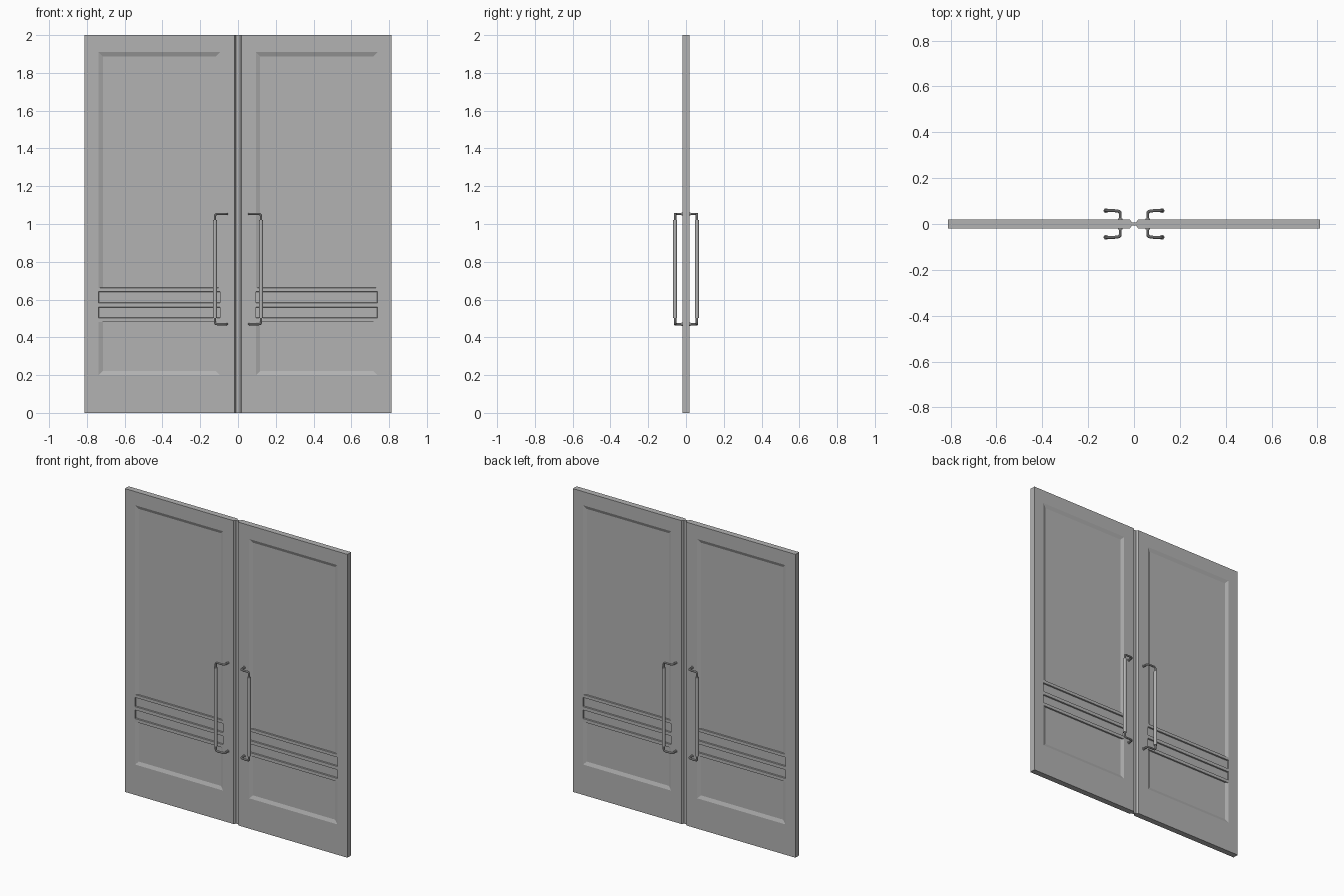
import bpy, bmesh
from mathutils import Vector

cube = bpy.data.objects.get("Cube")
if cube:
    bpy.data.objects.remove(cube, do_unlink=True)

grey = bpy.data.materials.new("neutral grey")
grey.use_nodes = True
COLOUR = (0.45, 0.45, 0.45, 1)
grey.diffuse_color = COLOUR
grey.node_tree.nodes["Principled BSDF"].inputs["Base Color"].default_value = COLOUR

HEIGHT, HALF_T, LEAF_IN, LEAF_OUT = 2.0, 0.0195, 0.018, 0.812
PANEL_X = (0.095, 0.738)
RAIL_Z = [0.2, 0.482, 0.503, 0.56, 0.582, 0.642, 0.662, 1.91]
RECESS, MOULD = 0.009, 0.022


def add_mesh(name, bm):
    bmesh.ops.recalc_face_normals(bm, faces=bm.faces)
    me = bpy.data.meshes.new(name)
    bm.to_mesh(me)
    bm.free()
    me.materials.append(grey)
    ob = bpy.data.objects.new(name, me)
    bpy.context.collection.objects.link(ob)
    return ob


def select_only(ob):
    bpy.ops.object.select_all(action='DESELECT')
    ob.select_set(True)
    bpy.context.view_layer.objects.active = ob


def door_leaf(name, side):
    """Leaf with four sunken panels on each face."""
    bm = bmesh.new()
    xs = [LEAF_IN, *PANEL_X, LEAF_OUT]
    zs = [0, *RAIL_Z, HEIGHT]
    grid = [[bm.verts.new((side * x, -HALF_T, z)) for x in xs] for z in zs]
    panels = []
    for j in range(len(zs) - 1):
        for i in range(len(xs) - 1):
            f = bm.faces.new((grid[j][i], grid[j][i + 1], grid[j + 1][i + 1], grid[j + 1][i]))
            if i == 1 and j % 2 == 1:
                panels.append(f)
    # outer walls down to the middle plane, with a chamfered meeting edge
    rim = [e for e in bm.edges if e.is_boundary]
    ext = bmesh.ops.extrude_edge_only(bm, edges=rim)["geom"]
    ring = [v for v in ext if isinstance(v, bmesh.types.BMVert)]
    for v in ring:
        v.co.y = -0.009
        if abs(v.co.x) < LEAF_IN + 0.001:
            v.co.x = side * 0.011
    rim = [e for e in bm.edges if e.is_boundary]
    ext = bmesh.ops.extrude_edge_only(bm, edges=rim)["geom"]
    for v in ext:
        if isinstance(v, bmesh.types.BMVert):
            v.co.y = 0
    # sunken panels, sloping at the outer frame and square at the thin rails
    bmesh.ops.inset_individual(bm, faces=panels, thickness=0.002, depth=0)
    for f in panels:
        for v in f.verts:
            v.co.y += RECESS
            if v.co.z < RAIL_Z[0] + 0.01:
                v.co.z = RAIL_Z[0] + MOULD
            elif v.co.z > RAIL_Z[-1] - 0.01:
                v.co.z = RAIL_Z[-1] - MOULD
            if f.calc_area() > 0.1:
                inner = abs(v.co.x) < sum(PANEL_X) / 2
                v.co.x = side * (PANEL_X[0] + MOULD if inner else PANEL_X[1] - MOULD)
    ob = add_mesh(name, bm)
    mod = ob.modifiers.new("back face", 'MIRROR')
    mod.use_axis = (False, True, False)


def handle(name, sx, sy):
    """Bent rod from door to door, with a thicker grip and round feet."""
    low, high, gx, gy, fx = 0.47, 1.053, 0.122, 0.058, 0.06
    end = [(fx, 0.018), (fx, 0.036), (fx, 0.054), (0.078, gy), (0.1, gy), (gx, gy)]
    pts = [(x, y, high) for x, y in end] + [(gx, gy, high - 0.03), (gx, gy, high - 0.1)]
    pts += [(x, y, low + high - z) for x, y, z in reversed(pts)]
    cu = bpy.data.curves.new(name, 'CURVE')
    cu.dimensions = '3D'
    cu.bevel_depth, cu.bevel_resolution, cu.use_fill_caps = 0.0065, 3, True
    sp = cu.splines.new('NURBS')
    sp.points.add(len(pts) - 1)
    for p, (x, y, z) in zip(sp.points, pts):
        p.co = (sx * x, sy * y, z, 1)
    sp.order_u, sp.use_endpoint_u, sp.resolution_u = 3, True, 5
    cu.materials.append(grey)
    ob = bpy.data.objects.new(name, cu)
    bpy.context.collection.objects.link(ob)
    select_only(ob)
    bpy.ops.object.convert(target='MESH')
    bpy.ops.object.shade_smooth_by_angle()

    def cylinder(part, radius, depth, loc, rot=(0, 0, 0)):
        bpy.ops.mesh.primitive_cylinder_add(vertices=16, radius=radius, depth=depth,
                                            location=loc, rotation=rot)
        c = bpy.context.object
        c.name = name + part
        c.data.materials.append(grey)
        bpy.ops.object.shade_smooth_by_angle()

    cylinder("_grip", 0.0105, 0.52, (sx * gx, sy * gy, (low + high) / 2))
    for z in (low, high):
        cylinder("_foot", 0.009, 0.006, (sx * fx, sy * 0.021, z), (1.5708, 0, 0))


for label, s in (("left", 1), ("right", -1)):
    door_leaf(label + "_door_leaf", s)
    for face, sy in (("front", -1), ("back", 1)):
        handle(f"{label}_{face}_handle", s, sy)

# Thin seal closing the gap between the leaves
bm = bmesh.new()
bmesh.ops.create_cube(bm, size=1)
for v in bm.verts:
    v.co = Vector((v.co.x * 0.024, v.co.y * 0.014, (v.co.z + 0.5) * HEIGHT))
add_mesh("centre_seal", bm)
